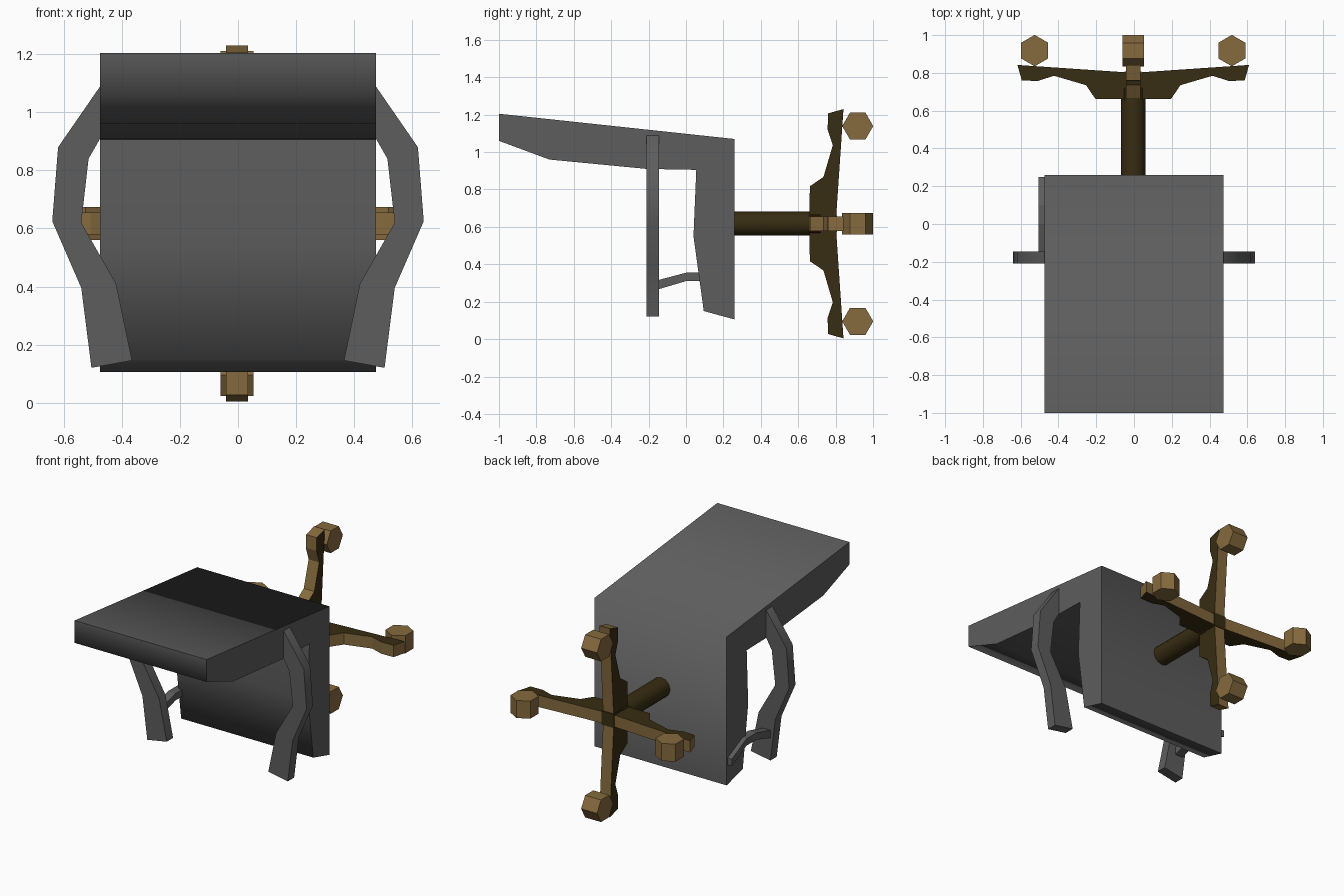
import bpy, bmesh, math
from mathutils import Matrix, Vector

if "Cube" in bpy.data.objects:
    bpy.data.objects.remove(bpy.data.objects["Cube"])


def material(name, rgb):
    m = bpy.data.materials.new(name)
    m.use_nodes = True
    m.diffuse_color = (*rgb, 1)
    m.node_tree.nodes["Principled BSDF"].inputs["Base Color"].default_value = (*rgb, 1)
    return m


grey = material("charcoal grey", (0.11, 0.11, 0.11))
brown = material("warm brown", (0.24, 0.145, 0.048))
olive = material("dark olive", (0.039, 0.026, 0.006))


def prism(name, outline, place, lo, hi, mats, smooth=None):
    """Extrude a 2D outline from lo to hi; place(a, b, t) gives the 3D point."""
    bm = bmesh.new()
    near = [bm.verts.new(place(a, b, lo)) for a, b in outline]
    far = [bm.verts.new(place(a, b, hi)) for a, b in outline]
    bm.faces.new(near)
    bm.faces.new(far[::-1])
    n = len(outline)
    for i in range(n):
        j = (i + 1) % n
        rim = bm.faces.new((near[j], near[i], far[i], far[j]))
        rim.material_index = len(mats) - 1
    bmesh.ops.recalc_face_normals(bm, faces=bm.faces)
    me = bpy.data.meshes.new(name)
    bm.to_mesh(me)
    bm.free()
    ob = bpy.data.objects.new(name, me)
    bpy.context.collection.objects.link(ob)
    for m in mats:
        me.materials.append(m)
    if smooth:
        bpy.ops.object.select_all(action="DESELECT")
        ob.select_set(True)
        bpy.context.view_layer.objects.active = ob
        bpy.ops.object.shade_smooth_by_angle(angle=math.radians(smooth))
    return ob


def side_view(y, z, t):
    return (t, y, z)


# Seat and backrest: one bent slab
slab = [(-1, 1.205), (0.26, 1.07), (0.26, 0.105), (0.095, 0.15), (0.04, 0.55),
        (0.055, 0.905), (-0.21, 0.91), (-0.73, 0.96), (-1, 1.06)]
prism("seat_and_backrest", slab, side_view, -0.475, 0.475, [grey], 87)

# Armrests: bent flat bars, mirrored
arm = [(0.44, 1.11), (0.475, 1.09), (0.62, 0.88), (0.64, 0.625), (0.54, 0.395),
       (0.505, 0.12), (0.365, 0.145), (0.42, 0.41), (0.54, 0.62), (0.515, 0.84),
       (0.475, 0.91), (0.44, 0.95)]
for side, word in ((1, "left"), (-1, "right")):
    prism(word + "_armrest", arm, lambda x, z, t: (side * x, t, z),
          -0.21, -0.145, [grey], 35)

# Brace joining the right armrest to the backrest
brace = [(-0.17, 0.31), (0, 0.355), (0.1, 0.355), (0.25, 0.28),
         (0.25, 0.235), (0.1, 0.31), (0, 0.31), (-0.17, 0.26)]
prism("right_armrest_brace", brace, side_view, -0.505, -0.45, [grey])

# Column
hub = Vector((-0.004, 0, 0.617))
circle = [(0.064 * math.cos(i * math.pi / 6), 0.064 * math.sin(i * math.pi / 6))
          for i in range(12)]
prism("column", circle, lambda a, b, t: hub + Vector((a, t, b)),
      0.2, 0.72, [olive], 40)

# Base: four legs around the column, each with a hexagonal caster
leg = [(0, 0.66), (0.2, 0.662), (0.25, 0.735), (0.42, 0.785), (0.505, 0.757),
       (0.59, 0.76), (0.613, 0.842), (0.04, 0.803), (0, 0.803)]
hexagon = [(0.522 + 0.083 * math.sin(i * math.pi / 3),
            0.918 + 0.083 * math.cos(i * math.pi / 3)) for i in range(6)]
for k, word in enumerate(("left", "upper", "right", "lower")):
    turn = Matrix.Rotation(-k * math.pi / 2, 3, "Y")

    def radial(r, y, t):
        return hub + turn @ Vector((r, y, t))

    prism(word + "_leg", leg, radial, -0.038, 0.038, [olive, brown])
    prism(word + "_caster", hexagon, radial, -0.057, 0.057, [brown])

# Hub block where the legs meet
square = [(-0.045, -0.045), (0.045, -0.045), (0.045, 0.045), (-0.045, 0.045)]
prism("base_hub", square, lambda a, b, t: hub + Vector((a, t, b)),
      0.655, 0.808, [olive])
